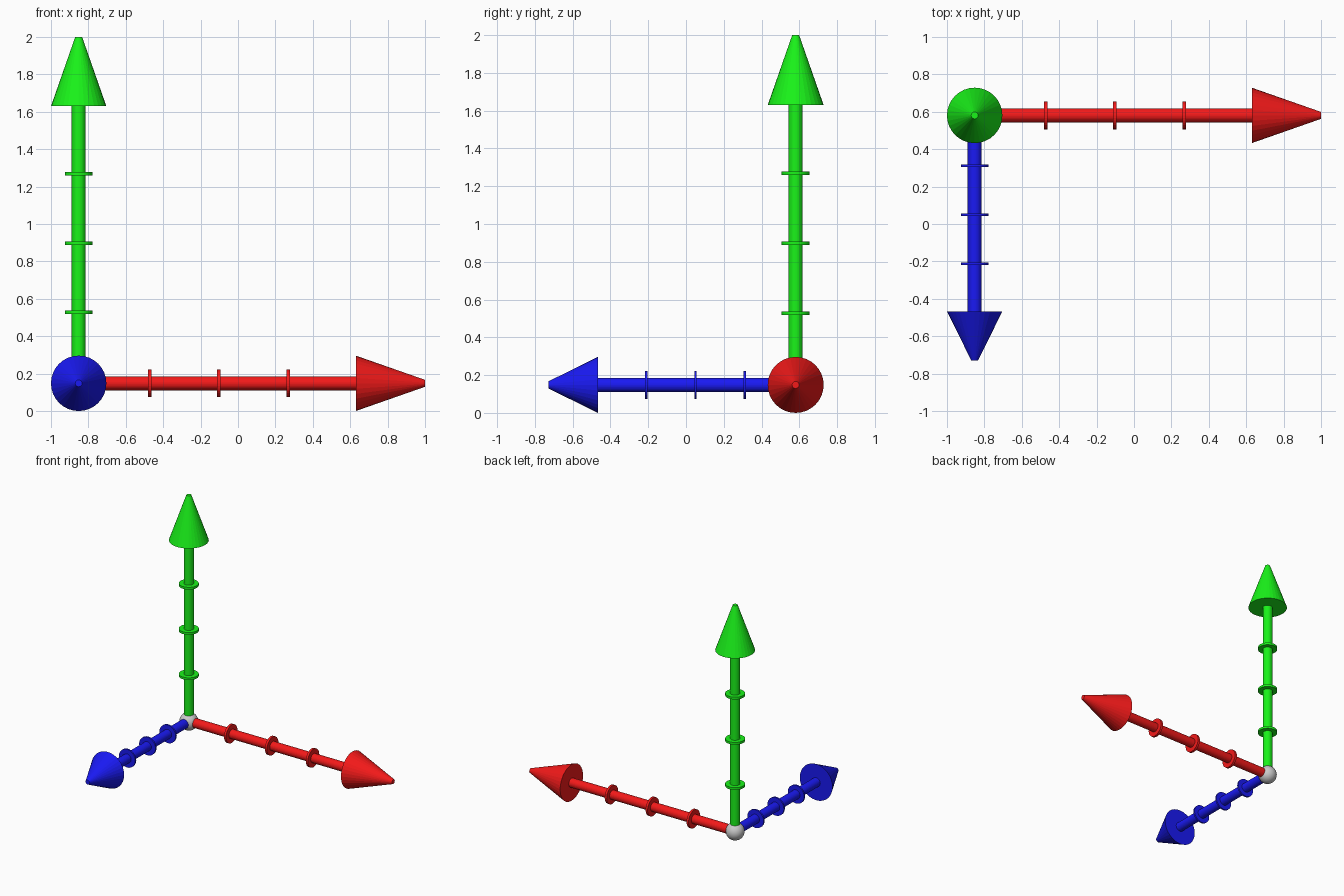
import bpy
from math import radians
from mathutils import Matrix, Vector

if "Cube" in bpy.data.objects:
    bpy.data.objects.remove(bpy.data.objects["Cube"])

L = 2 / 1.08            # arrow length; the head radius adds the last 8 percent
R = 0.08 * L            # head radius
SIDES = 32
ORIGIN = Vector((-1 + R, (R + L * 0.7071) / 2 - R, R))


def material(name, rgb):
    m = bpy.data.materials.new(name)
    m.diffuse_color = (*rgb, 1)
    m.use_nodes = True
    m.node_tree.nodes["Principled BSDF"].inputs["Base Color"].default_value = m.diffuse_color
    return m


def round_part(name, r1, r2, start, end, frame, mat):
    """Cylinder or cone from start to end along the local z of frame."""
    bpy.ops.mesh.primitive_cone_add(vertices=SIDES, radius1=r1, radius2=r2, depth=end - start)
    ob = bpy.context.object
    ob.name = name
    ob.data.transform(frame @ Matrix.Translation((0, 0, (start + end) / 2)))
    ob.data.materials.append(mat)


def arrow(name, rotation, length, rgb):
    mat = material(name + "_paint", rgb)
    frame = Matrix.Translation(ORIGIN) @ rotation
    # shaft and head
    round_part(name + "_shaft", 0.02 * L, 0.02 * L, 0, 0.8 * length, frame, mat)
    round_part(name + "_head", R, 0.01 * L, 0.8 * length, length, frame, mat)
    # tick rings
    for i in (1, 2, 3):
        a = 0.2 * i * length
        round_part(f"{name}_ring_{i}", 0.04 * L, 0.04 * L, a, a + 0.01 * length, frame, mat)


arrow("red_arrow", Matrix.Rotation(radians(90), 4, 'Y'), L, (0.9, 0.01, 0.01))
arrow("green_arrow", Matrix.Identity(4), L, (0.01, 0.9, 0.01))
arrow("blue_arrow", Matrix.Rotation(radians(90), 4, 'X'), L * 0.7071, (0.01, 0.01, 0.9))

# grey ball where the arrows meet
bpy.ops.mesh.primitive_uv_sphere_add(segments=32, ring_count=16, radius=0.038 * L, location=ORIGIN)
bpy.context.object.name = "centre_ball"
bpy.ops.object.shade_smooth()
